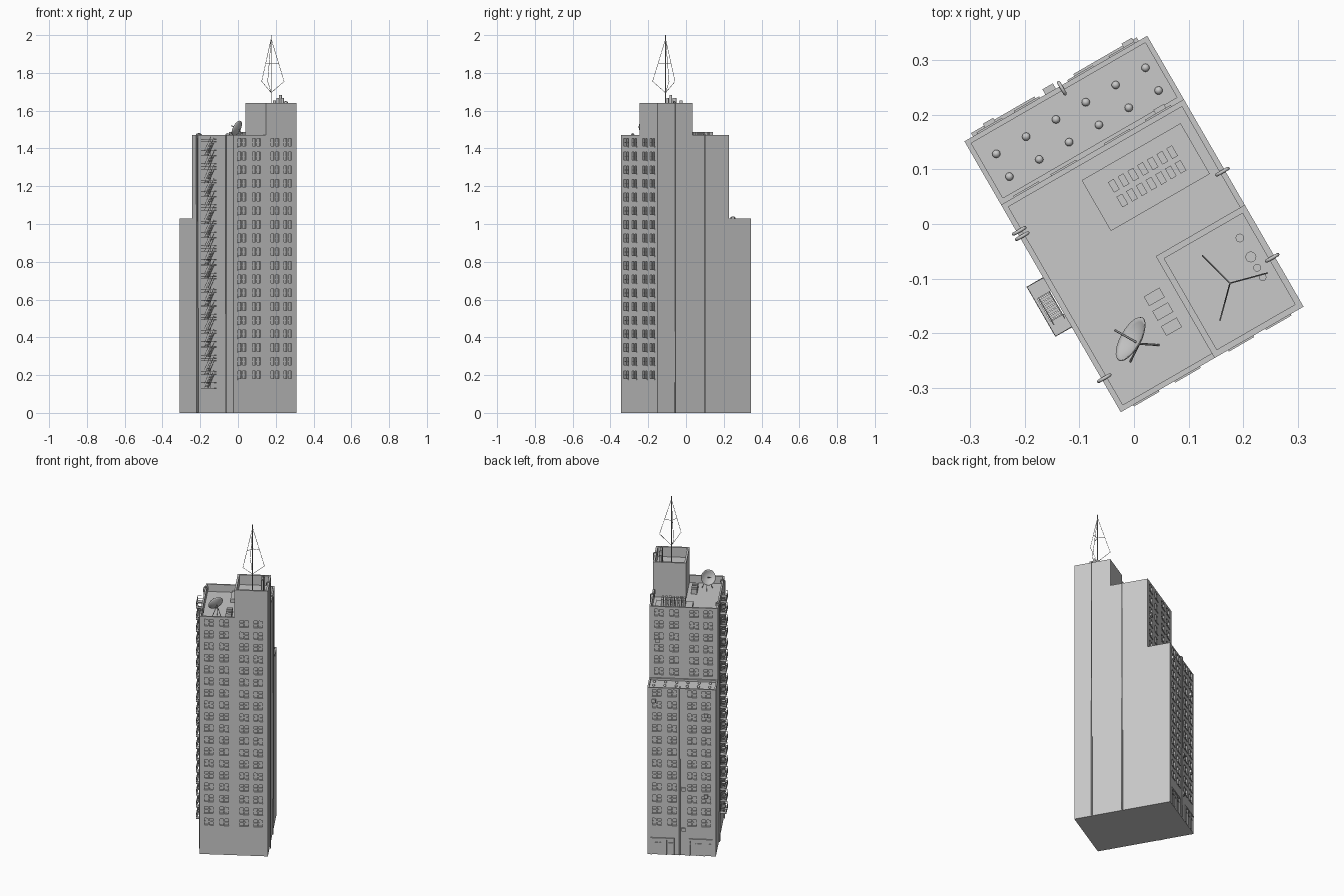
import bpy, bmesh, math
from mathutils import Matrix, Vector

cube = bpy.data.objects.get("Cube")
if cube:
    bpy.data.objects.remove(cube, do_unlink=True)

TURN = math.radians(30)              # whole building is turned on its plot
W, FRONT, STEP, BACK = 0.193, -0.286, 0.152, 0.286
LOW, MID, TOP = 1.03, 1.47, 1.64     # heights of the three stages
TX, TY = 0.005, -0.071               # inner corner of the tower
FLOOR = MID - 0.045
ROW0, ROWH, ROWS = 0.2, 0.0724, 18
WIN_W, WIN_H, DEPTH = 0.048, 0.044, 0.009
COLS = [-0.14, -0.053, 0.06, 0.139]
BACK_COLS = [-c for c in COLS]

grey = bpy.data.materials.new("concrete_grey")
grey.use_nodes = True
grey.diffuse_color = (0.58, 0.58, 0.58, 1)
grey.node_tree.nodes["Principled BSDF"].inputs["Base Color"].default_value = grey.diffuse_color


def place(name, data):
    data.materials.append(grey)
    ob = bpy.data.objects.new(name, data)
    ob.rotation_euler.z = TURN
    bpy.context.collection.objects.link(ob)
    return ob


def finish(name, bm):
    me = bpy.data.meshes.new(name)
    bm.to_mesh(me)
    bm.free()
    return place(name, me)


def add_box(bm, lo, hi):
    lo, hi = Vector(lo), Vector(hi)
    mat = Matrix.Translation((lo + hi) / 2) @ Matrix.Diagonal((*(hi - lo), 1))
    bmesh.ops.create_cube(bm, size=1, matrix=mat)


def boxes(name, pairs):
    bm = bmesh.new()
    for lo, hi in pairs:
        add_box(bm, lo, hi)
    return finish(name, bm)


def tubes(name, paths, radius):
    cu = bpy.data.curves.new(name, "CURVE")
    cu.dimensions = "3D"
    cu.bevel_depth, cu.bevel_resolution = radius, 1
    cu.use_fill_caps = True
    for path in paths:
        sp = cu.splines.new("POLY")
        sp.points.add(len(path) - 1)
        for p, co in zip(sp.points, path):
            p.co = (*co, 1)
    return place(name, cu)


def block(name, lo, hi, parapet, drop, facades=()):
    """Box with a sunken roof and recessed windows; facades = (side, columns, rows)."""
    bm = bmesh.new()
    add_box(bm, lo, hi)
    bm.normal_update()
    roof = [f for f in bm.faces if f.normal.z > 0.9]
    bmesh.ops.inset_individual(bm, faces=roof, thickness=parapet, depth=0)
    bmesh.ops.inset_individual(bm, faces=roof, thickness=0, depth=-drop)
    for side, cols, rows in facades:
        y = lo[1] if side < 0 else hi[1]

        def wall():
            return [f for f in bm.faces if f.normal.y * side > 0.9
                    and abs(f.calc_center_median().y - y) < 1e-4]
        zs = [ROW0 + ROWH * k for k in rows]
        cuts = [((c + s * WIN_W / 2, 0, 0), (1, 0, 0)) for c in cols for s in (-1, 1)]
        cuts += [((0, 0, z + s * WIN_H / 2), (0, 0, 1)) for z in zs for s in (-1, 1)]
        for co, no in cuts:
            faces = wall()
            geom = faces + list({e for f in faces for e in f.edges}) + \
                list({v for f in faces for v in f.verts})
            bmesh.ops.bisect_plane(bm, geom=geom, plane_co=co, plane_no=no)
            bm.normal_update()
        panes = []
        for f in wall():
            m = f.calc_center_median()
            if min(abs(m.x - c) for c in cols) < 0.005 and min(abs(m.z - z) for z in zs) < 0.005:
                panes.append(f)
        bmesh.ops.inset_individual(bm, faces=panes, thickness=0, depth=-DEPTH)
    return finish(name, bm)


def window_frames(name, y, side, cols, rows):
    """Mullion, sash rail and sill for every window of a facade."""
    pairs = []
    for c in cols:
        for k in rows:
            z, h, w = ROW0 + ROWH * k, WIN_H / 2, WIN_W / 2
            deep = y - side * DEPTH
            def bar(x0, x1, z0, z1, out):
                a, b = sorted((deep, y + side * out))
                pairs.append(((x0, a, z0), (x1, b, z1)))
            bar(c - 0.004, c + 0.004, z - h, z + h, -0.001)
            bar(c - w, c + w, z - 0.002, z + 0.002, -0.005)
            bar(c - w - 0.003, c + w + 0.003, z - h - 0.003, z - h + 0.003, 0.003)
    return boxes(name, pairs)


# Main stages
all_rows, low_rows, high_rows = range(ROWS), range(12), range(12, ROWS)
block("main_block", (-W, FRONT, 0), (W, STEP, MID), 0.014, 0.045,
      [(-1, COLS, all_rows), (1, BACK_COLS, high_rows)])
block("low_block", (-W, STEP, 0), (W, BACK, LOW), 0.013, 0.012, [(1, BACK_COLS, low_rows)])
block("roof_tower", (TX, FRONT, MID), (W, TY, TOP), 0.016, 0.06)
boxes("tower_base", [((TX, FRONT + 0.012, FLOOR - 0.01), (W - 0.012, TY, MID))])
window_frames("front_window_frames", FRONT, -1, COLS, all_rows)
window_frames("upper_back_window_frames", STEP, 1, BACK_COLS, high_rows)
window_frames("lower_back_window_frames", BACK, 1, BACK_COLS, low_rows)

# Street entrances
parts = []
for s in (-1, 1):
    for k in range(4):
        x = s * (0.045 + k * 0.042)
        parts.append(((x - 0.004, BACK - 0.002, 0), (x + 0.004, BACK + 0.005, 0.1)))
    a, b = sorted((s * 0.041, s * 0.175))
    parts.append(((a, BACK - 0.002, 0.094), (b, BACK + 0.007, 0.104)))
    parts.append(((a, BACK - 0.002, 0.07), (b, BACK + 0.003, 0.075)))
boxes("entrance_frames", parts)

# Air conditioners on the back walls
units = [(0.156, BACK, 0.95), (-0.137, BACK, 0.87), (-0.137, BACK, 0.37),
         (-0.011, BACK, 0.41), (-0.011, BACK, 0.16), (0.146, STEP, 1.26)]
boxes("air_conditioners", [((x - 0.011, y - 0.003, z - 0.01), (x + 0.011, y + 0.011, z + 0.01))
                           for x, y, z in units])


# Drainpipes hooked over the parapets
def drain(x, y, nx, ny, top):
    path = [(x + nx * 0.005, y + ny * 0.005, 0.002)]
    for i in range(7):
        a = math.pi * i / 6
        d = -0.005 + 0.012 * math.cos(a)
        path.append((x + nx * d, y + ny * d, top + 0.008 * math.sin(a)))
    path.append((path[-1][0], path[-1][1], top - 0.01))
    return path


tubes("drainpipes", [drain(-W, 0.083, -1, 0, MID), drain(-W, 0.094, -1, 0, MID),
                     drain(-W, -0.217, -1, 0, MID), drain(W, 0.002, 1, 0, MID),
                     drain(W, -0.18, 1, 0, TOP), drain(0.01, BACK, 0, 1, LOW)], 0.0032)

# Fire escape: landings, railings and stair flights
X0, X1, Y0, Y1 = -0.227, -W, -0.106, -0.002
landings, rails, steps = [], [], []
for k in range(ROWS + 1):
    z = 0.13 + ROWH * k
    landings += [((X0, Y0, z), (X1, Y0 + 0.028, z + 0.003)),
                 ((X0, Y1 - 0.028, z), (X1, Y1, z + 0.003)),
                 ((X0, Y0, z), (X0 + 0.006, Y1, z + 0.003))]
    for h in (0.015, 0.03):
        rails.append([(X1, Y0, z + h), (X0, Y0, z + h), (X0, Y1, z + h), (X1, Y1, z + h)])
    for i in range(5):
        y = Y0 + (Y1 - Y0) * i / 4
        rails.append([(X0, y, z), (X0, y, z + 0.03)])
    if k < ROWS:
        ya, yb = Y1 - 0.02, Y0 + 0.02
        for x in (X0 + 0.008, X1 - 0.003):
            rails.append([(x, ya, z), (x, yb, z + ROWH)])
            rails.append([(x, ya, z + 0.025), (x, yb, z + ROWH + 0.025)])
        for i in range(1, 9):
            y, sz = ya + (yb - ya) * i / 9, z + ROWH * i / 9
            steps.append(((X0 + 0.008, y - 0.003, sz - 0.001), (X1 - 0.003, y + 0.003, sz + 0.001)))
boxes("fire_escape_landings", landings)
boxes("fire_escape_steps", steps)
tubes("fire_escape_rails", rails, 0.001)

# Roof plant: pad with vents, and three units beside the tower
boxes("plant_pad", [((-0.043, 0.01, FLOOR - 0.01), (0.166, 0.117, FLOOR + 0.02))])
boxes("plant_vents", [((0.003 + i * 0.0205 - 0.006, y - 0.011, FLOOR),
                       (0.003 + i * 0.0205 + 0.006, y + 0.011, MID + 0.016))
                      for i in range(7) for y in (0.048, 0.079)])
boxes("roof_units", [((-0.051, y - 0.01, FLOOR - 0.005), (-0.018, y + 0.01, FLOOR + 0.03))
                     for y in (-0.134, -0.165, -0.197)])

# Round vents on the low roof
bm = bmesh.new()
for i in range(6):
    for y in (0.189, 0.237):
        bmesh.ops.create_uvsphere(bm, u_segments=12, v_segments=8, radius=0.0075,
                                  matrix=Matrix.Translation((-0.154 + i * 0.063, y, LOW - 0.008)))
for f in bm.faces:
    f.smooth = True
finish("round_vents", bm)

# Tower flues
bm = bmesh.new()
for y, r, top in ((-0.119, 0.008, 1.655), (-0.159, 0.01, 1.668),
                  (-0.182, 0.007, 1.682), (-0.202, 0.007, 1.668)):
    base = TOP - 0.065
    bmesh.ops.create_cone(bm, cap_ends=True, segments=12, radius1=r, radius2=r, depth=top - base,
                          matrix=Matrix.Translation((0.155, y, (top + base) / 2)))
finish("tower_flues", bm)

# Aerial mast with three bowed ribs
MX, MY = 0.098, -0.1815


def spoke(deg, r, z):
    a = math.radians(deg)
    return (MX + r * math.cos(a), MY + r * math.sin(a), z)


angles = (-15, 105, 225)
ribs = [[(MX, MY, 1.98), spoke(a, 0.071, 1.755), (MX, MY, 1.695)] for a in angles]
ribs += [[(MX, MY, 1.85), spoke(a, 0.041, 1.85)] for a in angles]
tubes("aerial_ribs", ribs, 0.0013)
tubes("aerial_mast", [[(MX, MY, TOP - 0.06), (MX, MY, 2.0)]], 0.002)

# Satellite dish: shallow bowl, feed arm and legs
centre, aim = Vector((-0.107, -0.185, 1.503)), Vector((-0.47, 0.79, 0.4)).normalized()
bm = bmesh.new()
profile = [bm.verts.new((0.045 * i / 6, 0, 0.014 * (i / 6) ** 2 - 0.007)) for i in range(7)]
edges = [bm.edges.new(p) for p in zip(profile, profile[1:])]
bmesh.ops.spin(bm, geom=profile + edges, cent=(0, 0, 0), axis=(0, 0, 1), angle=math.tau, steps=24)
bmesh.ops.remove_doubles(bm, verts=bm.verts, dist=1e-5)
bmesh.ops.transform(bm, verts=bm.verts,
                    matrix=Matrix.Translation(centre) @ aim.to_track_quat("Z", "Y").to_matrix().to_4x4())
bmesh.ops.recalc_face_normals(bm, faces=bm.faces)
for f in bm.faces:
    f.smooth = True
dish = finish("dish_bowl", bm)
mod = dish.modifiers.new("thickness", "SOLIDIFY")
mod.thickness = 0.002
feed, hub = centre + aim * 0.04, centre - aim * 0.012
tubes("dish_feed", [[centre - aim * 0.007, feed], [feed - aim * 0.005, feed + aim * 0.004]], 0.002)
tubes("dish_legs", [[centre - aim * 0.005, hub]] +
      [[hub, (hub.x + dx, hub.y + dy, FLOOR)] for dx, dy in ((0.03, -0.02), (-0.03, -0.02), (0, 0.025))],
      0.002)
